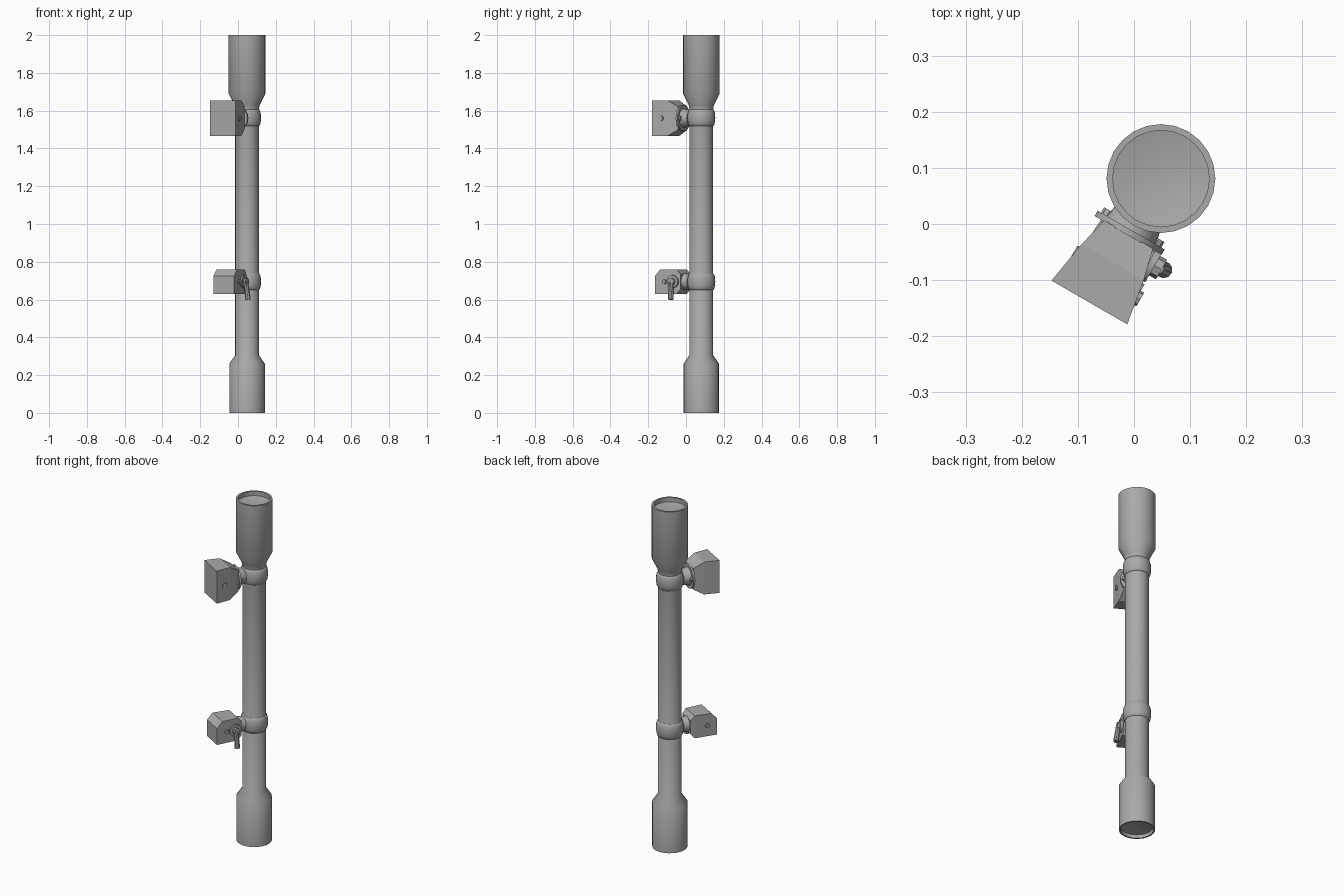
import bpy, bmesh, math
from mathutils import Matrix, Vector

if "Cube" in bpy.data.objects:
    bpy.data.objects.remove(bpy.data.objects["Cube"])

grey = bpy.data.materials.new("metal grey")
grey.diffuse_color = (0.4, 0.4, 0.4, 1)
grey.use_nodes = True
grey.node_tree.nodes["Principled BSDF"].inputs["Base Color"].default_value = grey.diffuse_color
AX, AY = 0.048, 0.081
U = Vector((0.866, -0.5, 0))       # across the mounts
D = Vector((-0.5, -0.866, 0))      # from tube towards rifle
Z = Vector((0, 0, 1))
FRAME = Matrix((U, D, Z)).transposed().to_4x4()
FRAME.translation = (AX, AY, 0)    # local (u, d, z) -> world


def finish(bm, name, matrix=None, smooth=True):
    if matrix:
        bm.transform(matrix)
    bmesh.ops.recalc_face_normals(bm, faces=bm.faces)
    me = bpy.data.meshes.new(name)
    bm.to_mesh(me)
    bm.free()
    me.materials.append(grey)
    ob = bpy.data.objects.new(name, me)
    bpy.context.collection.objects.link(ob)
    if smooth:
        bpy.ops.object.select_all(action='DESELECT')
        ob.select_set(True)
        bpy.context.view_layer.objects.active = ob
        bpy.ops.object.shade_smooth_by_angle(angle=math.radians(35))
    return ob


def lathe(name, profile, n=24):
    bm = bmesh.new()
    vs = [bm.verts.new((r, 0, z)) for r, z in profile]
    es = [bm.edges.new(p) for p in zip(vs, vs[1:])]
    bmesh.ops.spin(bm, geom=vs + es, axis=(0, 0, 1), cent=(0, 0, 0), angle=math.tau, steps=n)
    bmesh.ops.remove_doubles(bm, verts=bm.verts, dist=1e-5)
    return finish(bm, name, Matrix.Translation((AX, AY, 0)))


def rod(name, a, b, r, n=16, r2=None):
    """Cylinder between two points in mount (u, d, z) space."""
    a, b = Vector(a), Vector(b)
    bm = bmesh.new()
    m = Matrix.Translation((a + b) / 2) @ (b - a).to_track_quat('Z', 'Y').to_matrix().to_4x4()
    bmesh.ops.create_cone(bm, cap_ends=True, segments=n, radius1=r,
                          radius2=r if r2 is None else r2, depth=(b - a).length, matrix=m)
    return finish(bm, name, FRAME)


def hull(name, points):
    bm = bmesh.new()
    for p in points:
        bm.verts.new(p)
    bmesh.ops.convex_hull(bm, input=bm.verts)
    bmesh.ops.dissolve_limit(bm, angle_limit=0.01, verts=bm.verts, edges=bm.edges)
    return finish(bm, name, FRAME, smooth=False)


def cut(ob, cutter):
    cutter.hide_render = True
    cutter.hide_viewport = True
    m = ob.modifiers.new("cut", 'BOOLEAN')
    m.operation, m.solver, m.object = 'DIFFERENCE', 'EXACT', cutter


# Scope tube with bells, and recessed slightly domed lenses
lathe("scope_tube", [(0, 0.03), (0.05, 0.027), (0.086, 0.02), (0.086, 0), (0.094, 0), (0.094, 0.26),
                     (0.063, 0.305), (0.063, 1.61), (0.067, 1.63), (0.097, 1.69), (0.097, 2),
                     (0.086, 2), (0.086, 1.975), (0.05, 1.968), (0, 1.965)])

# Rounded clamping rings
for label, zc in (("lower", 0.695), ("upper", 1.563)):
    arc = [(0.06 + 0.014 * math.cos(t), zc + 0.046 * math.sin(t))
           for t in [math.radians(-90 + 22.5 * i) for i in range(9)]]
    lathe(label + "_ring", arc)

# Upper saddle mount: flared block, scooped for the barrel, see-through hole
zu = 1.56
rod("upper_neck", (0, 0.065, zu), (0, 0.11, zu), 0.042, 20, 0.052)
rod("upper_flange", (0, 0.106, zu), (0, 0.117, zu), 0.069, 20)
upper = hull("upper_saddle", [(su * w, d, zu + sz * h) for su in (-1, 1) for sz in (-1, 1)
                              for w, d, h in ((0.05, 0.115, 0.062), (0.064, 0.172, 0.095),
                                              (0.078, 0.255, 0.095))])
cut(upper, rod("upper_scoop_cutter", (0, 0.319, 1.3), (0, 0.319, 1.8), 0.101, 32))
cut(upper, rod("upper_hole_cutter", (0, 0.152, 1.3), (0, 0.152, 1.8), 0.03, 12))
cut(upper, rod("upper_notch_cutter", (-0.15, 0.26, 1.525), (-0.02, 0.26, 1.525), 0.045, 14))
rod("upper_screw", (0.06, 0.205, zu), (0.076, 0.205, zu), 0.014, 8)
for s in (-1, 1):
    rod("upper_flange_bolt", (s * 0.05, 0.095, zu), (s * 0.05, 0.108, zu), 0.012, 8)

# Lower saddle mount with chamfered top corners
zl = 0.695
rod("lower_neck", (0, 0.065, zl), (0, 0.105, zl), 0.04, 20, 0.045)
lower = hull("lower_saddle", [(s * w, d, z) for s in (-1, 1)
                              for w, d, z in ((0.052, 0.098, zl - 0.04), (0.052, 0.098, zl + 0.04),
                                              (0.056, 0.12, 0.63), (0.056, 0.12, 0.76),
                                              (0.063, 0.247, 0.63), (0.062, 0.215, 0.76),
                                              (0.063, 0.247, 0.725))])
cut(lower, rod("lower_scoop_cutter", (0, 0.27, 0.5), (0, 0.27, 0.9), 0.063, 28))
cut(lower, rod("lower_hole_cutter", (0, 0.15, 0.5), (0, 0.15, 0.9), 0.028, 12))

# Clamp bolt, washer and locking lever
rod("clamp_washer", (0.05, 0.14, zl), (0.068, 0.14, zl), 0.034, 16)
rod("clamp_bolt", (0.06, 0.14, zl), (0.082, 0.14, zl), 0.02, 8)
rod("clamp_lever", (0.074, 0.14, zl), (0.086, 0.138, 0.6), 0.012, 10, 0.015)
for s in (-1, 1):
    rod("lower_screw", (s * 0.055, 0.19, zl), (s * 0.069, 0.19, zl), 0.012, 8)
